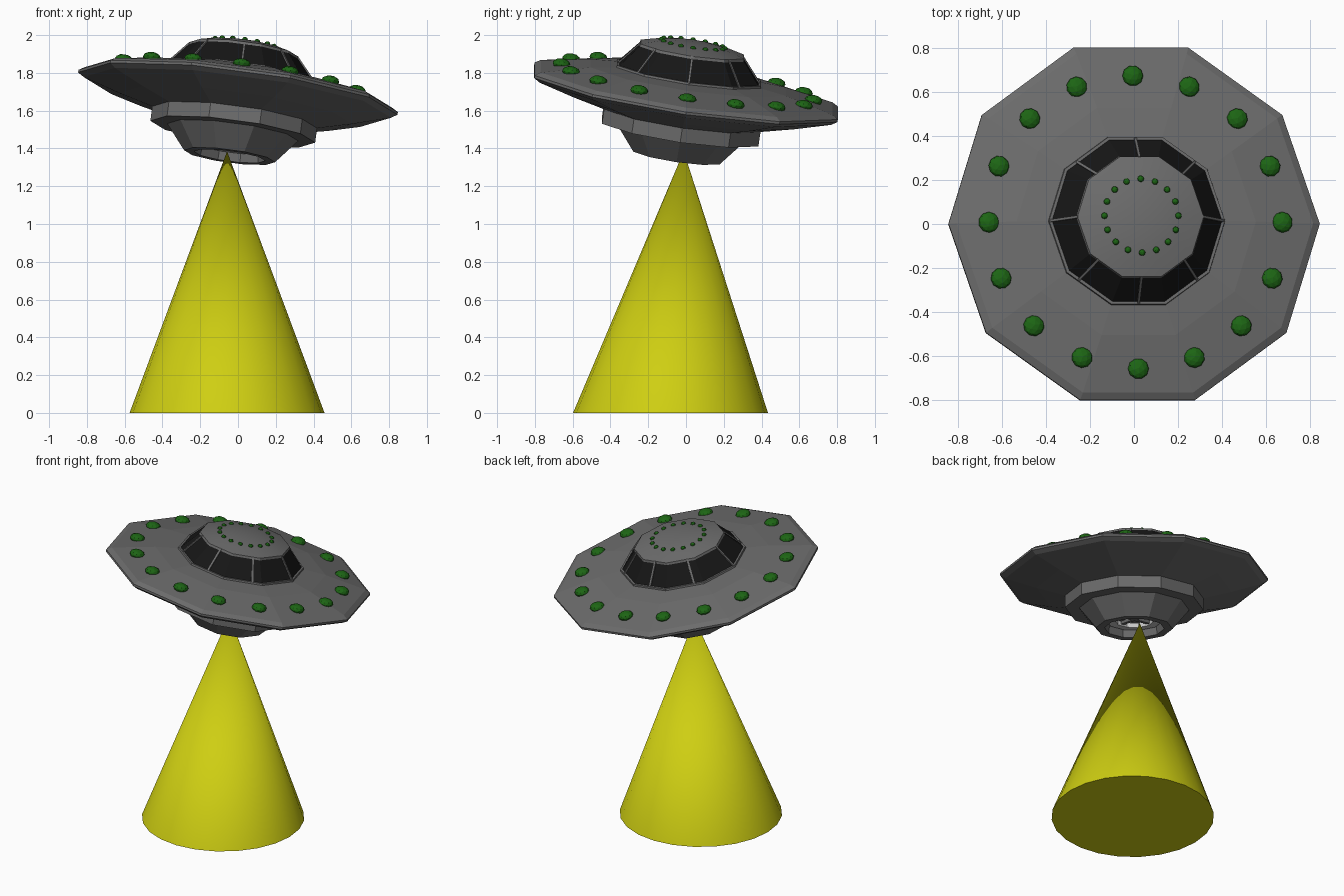
import bpy, bmesh
from math import pi, cos, sin, radians
from mathutils import Matrix, Vector

if "Cube" in bpy.data.objects:
    bpy.data.objects.remove(bpy.data.objects["Cube"])

SIDES = 10

# Tilted frame of the saucer; local z is its axis, local z = 0 is the rim plane
axis = Vector((0.130, 0.145, 0.981)).normalized()
side = Vector((axis.z, 0, -axis.x)).normalized()
fwd = axis.cross(side)
TILT = Matrix.Translation((0, 0, 1.6975)) @ Matrix((side, fwd, axis)).transposed().to_4x4()


def material(name, rgb):
    m = bpy.data.materials.new(name)
    m.diffuse_color = (*rgb, 1)
    m.use_nodes = True
    m.node_tree.nodes["Principled BSDF"].inputs["Base Color"].default_value = m.diffuse_color
    return m


HULL = material("hull_grey", (0.15, 0.15, 0.15))
GLASS = material("dark_glass", (0.008, 0.008, 0.008))
GREEN = material("green_light", (0.012, 0.13, 0.007))
YELLOW = material("yellow_beam", (0.62, 0.62, 0.006))


def finish(name, bm, mat=None, smooth=False, matrix=TILT):
    me = bpy.data.meshes.new(name)
    bm.to_mesh(me)
    bm.free()
    ob = bpy.data.objects.new(name, me)
    bpy.context.collection.objects.link(ob)
    ob.matrix_world = matrix
    if mat:
        me.materials.append(mat)
    for p in me.polygons:
        p.use_smooth = smooth
    return ob


def lathe(name, profile, mat=HULL, smooth=False, closed=False):
    """Spin an (r, z) profile into a ten-sided solid."""
    bm = bmesh.new()
    rings = [[bm.verts.new((r * cos(2 * pi * i / SIDES), r * sin(2 * pi * i / SIDES), z))
              for i in range(SIDES)] for r, z in profile]
    pairs = list(zip(rings, rings[1:]))
    if closed:
        pairs.append((rings[-1], rings[0]))
    for a, b in pairs:
        for i in range(SIDES):
            j = (i + 1) % SIDES
            bm.faces.new((a[i], a[j], b[j], b[i]))
    bmesh.ops.remove_doubles(bm, verts=bm.verts, dist=1e-5)
    bmesh.ops.recalc_face_normals(bm, faces=bm.faces)
    return finish(name, bm, mat, smooth)


def light_ring(name, count, radius, z, size, squash):
    """Ring of faceted lamps in one mesh."""
    bm = bmesh.new()
    for i in range(count):
        a = 2 * pi * i / count
        m = (Matrix.Rotation(a, 4, 'Z') @ Matrix.Translation((radius, 0, z))
             @ Matrix.Diagonal((1, 1, squash, 1)))
        bmesh.ops.create_icosphere(bm, subdivisions=2, radius=size, matrix=m)
    return finish(name, bm, GREEN)


# Saucer hull: dome seat, upper deck, rim, underside, neck, lower cone, recess
lathe("saucer_hull", [
    (0, 0.10), (0.40, 0.095), (0.55, 0.08), (0.82, 0.026), (0.853, 0.007),
    (0.853, -0.007), (0.82, -0.028), (0.62, -0.088), (0.44, -0.135),
    (0.44, -0.213), (0.35, -0.216), (0.243, -0.345), (0.19, -0.345),
    (0.18, -0.25), (0, -0.25)])

# Dome: base collar, window band, roof
lathe("dome_collar", [(0.385, 0.085), (0.408, 0.085), (0.404, 0.106), (0.385, 0.106)], closed=True)
lathe("window_band", [(0.40, 0.095), (0.285, 0.228)], GLASS)
lathe("dome_roof", [(0.275, 0.218), (0.294, 0.218), (0.290, 0.232), (0.20, 0.256),
                    (0.10, 0.271), (0, 0.275)], smooth=True)
bpy.context.view_layer.objects.active = bpy.data.objects["dome_roof"]
bpy.data.objects["dome_roof"].select_set(True)
bpy.ops.object.shade_smooth_by_angle(angle=radians(30))

# Window struts lying on the facets of the band
bm = bmesh.new()
for i in range(8):
    a = radians(45 * i)
    k = cos(pi / SIDES) / cos((a % (2 * pi / SIDES)) - pi / SIDES)
    lo, hi = Vector((0.40 * k, 0, 0.097)), Vector((0.285 * k, 0, 0.229))
    d = hi - lo
    m = (Matrix.Rotation(a, 4, 'Z') @ Matrix.Translation((lo + hi) / 2)
         @ d.to_track_quat('Z', 'Y').to_matrix().to_4x4()
         @ Matrix.Diagonal((0.012, 0.012, d.length, 1)))
    bmesh.ops.create_cube(bm, size=1, matrix=m)
finish("window_struts", bm, HULL)

# Lamps on the deck and on the roof
light_ring("deck_lights", 16, 0.674, 0.055, 0.048, 0.6)
light_ring("roof_lights", 16, 0.170, 0.260, 0.015, 0.9)

# Pale emitter inside the bottom opening
lathe("emitter_ring", [(0.175, -0.27), (0.175, -0.30), (0.12, -0.30), (0.12, -0.27)],
      None, closed=True)
bm = bmesh.new()
for dims in ((0.34, 0.025, 0.02), (0.025, 0.34, 0.02)):
    bmesh.ops.create_cube(bm, size=1, matrix=Matrix.Translation((0, 0, -0.28))
                          @ Matrix.Diagonal((*dims, 1)))
finish("emitter_bars", bm, HULL)

# Beam: cone leaning back so its tip meets the opening
bm = bmesh.new()
N = 24
tip = bm.verts.new((-0.058, -0.012, 1.385))
base = [bm.verts.new((-0.058 + 0.516 * cos(2 * pi * i / N),
                      -0.082 + 0.516 * sin(2 * pi * i / N), 0)) for i in range(N)]
for i in range(N):
    bm.faces.new((base[i], base[(i + 1) % N], tip))
bm.faces.new(base[::-1])
beam = finish("light_beam", bm, YELLOW, matrix=Matrix())
bpy.ops.object.select_all(action='DESELECT')
bpy.context.view_layer.objects.active = beam
beam.select_set(True)
bpy.ops.object.shade_smooth_by_angle(angle=radians(30))
